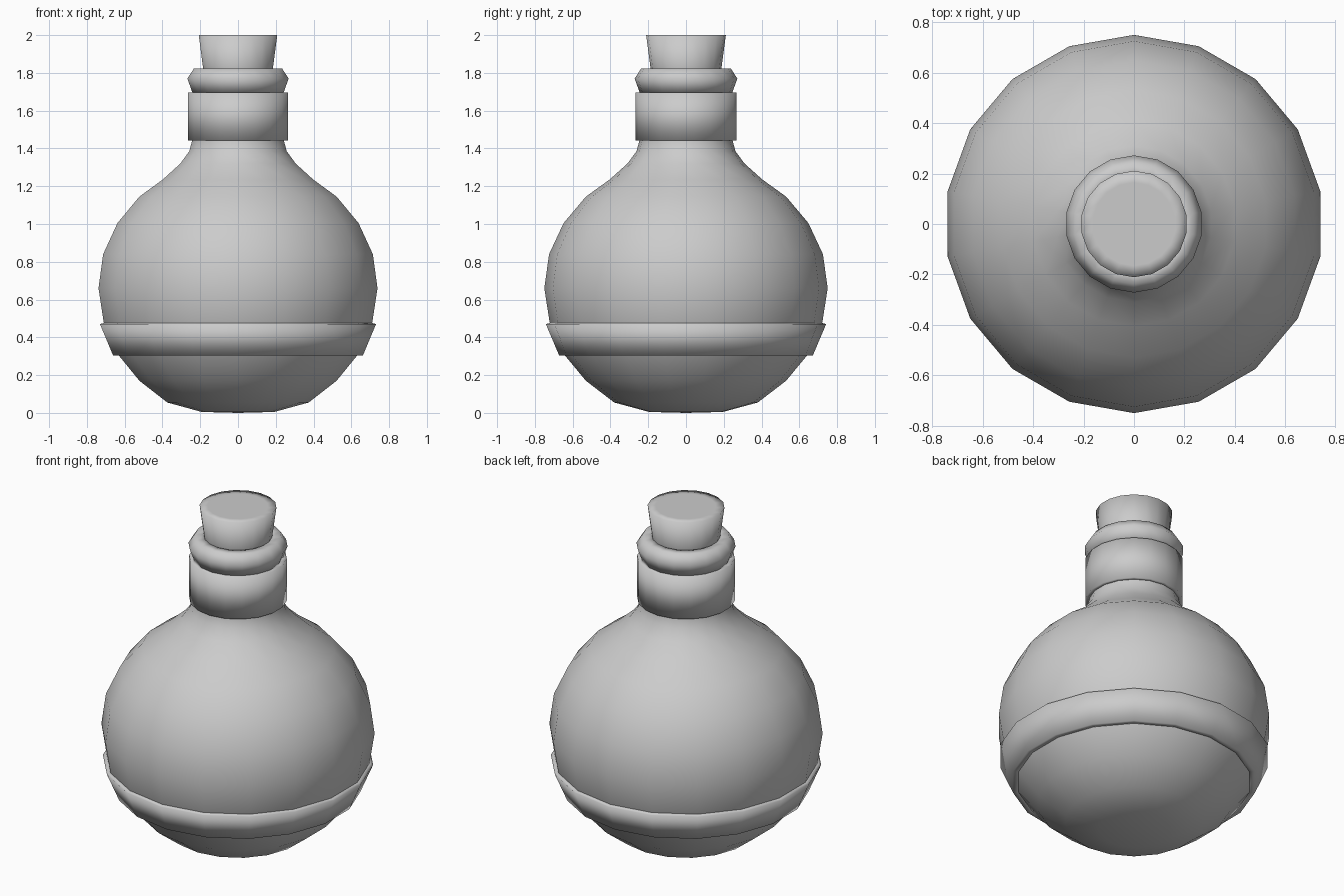
import bpy, bmesh, math

if "Cube" in bpy.data.objects:
    bpy.data.objects.remove(bpy.data.objects["Cube"])

SIDES = 18


def lathe(name, profile, closed=False):
    """Revolve (radius, z) points about z; a radius of 0 makes a pole."""
    bm = bmesh.new()
    rings = []
    for r, z in profile:
        if r == 0:
            rings.append([bm.verts.new((0, 0, z))] * SIDES)
        else:
            rings.append([bm.verts.new((r * math.sin(2 * math.pi * i / SIDES),
                                        r * math.cos(2 * math.pi * i / SIDES), z))
                          for i in range(SIDES)])
    pairs = list(zip(rings, rings[1:]))
    if closed:
        pairs.append((rings[-1], rings[0]))
    for a, b in pairs:
        for i in range(SIDES):
            j = (i + 1) % SIDES
            bm.faces.new(list(dict.fromkeys((a[i], a[j], b[j], b[i]))))
    bmesh.ops.recalc_face_normals(bm, faces=bm.faces)
    for f in bm.faces:
        f.smooth = True
    mesh = bpy.data.meshes.new(name)
    bm.to_mesh(mesh)
    bm.free()
    obj = bpy.data.objects.new(name, mesh)
    bpy.context.collection.objects.link(obj)
    return obj


# round flask body with its neck
lathe("flask_body", [
    (0, 0), (0.195, 0.005), (0.38, 0.055), (0.53, 0.17), (0.65, 0.315),
    (0.722, 0.48), (0.75, 0.66), (0.725, 0.84), (0.648, 1.005), (0.53, 1.145),
    (0.405, 1.235), (0.31, 1.32), (0.262, 1.385), (0.247, 1.44),
    (0.24, 1.56), (0.24, 1.70)])

# band around the lower belly
lathe("belly_band", [
    (0.63, 0.305), (0.672, 0.305), (0.742, 0.47), (0.715, 0.478)], closed=True)

# straight collar around the neck
lathe("neck_collar", [
    (0.235, 1.443), (0.268, 1.443), (0.268, 1.695), (0.235, 1.695)], closed=True)

# flared lip
lathe("lip", [
    (0.18, 1.695), (0.245, 1.695), (0.272, 1.77), (0.238, 1.822), (0.18, 1.822)],
    closed=True)

# tapered cork stopper
lathe("cork", [
    (0, 1.74), (0.175, 1.74), (0.187, 1.82), (0.211, 2.0), (0.165, 2.0), (0, 2.0)])
